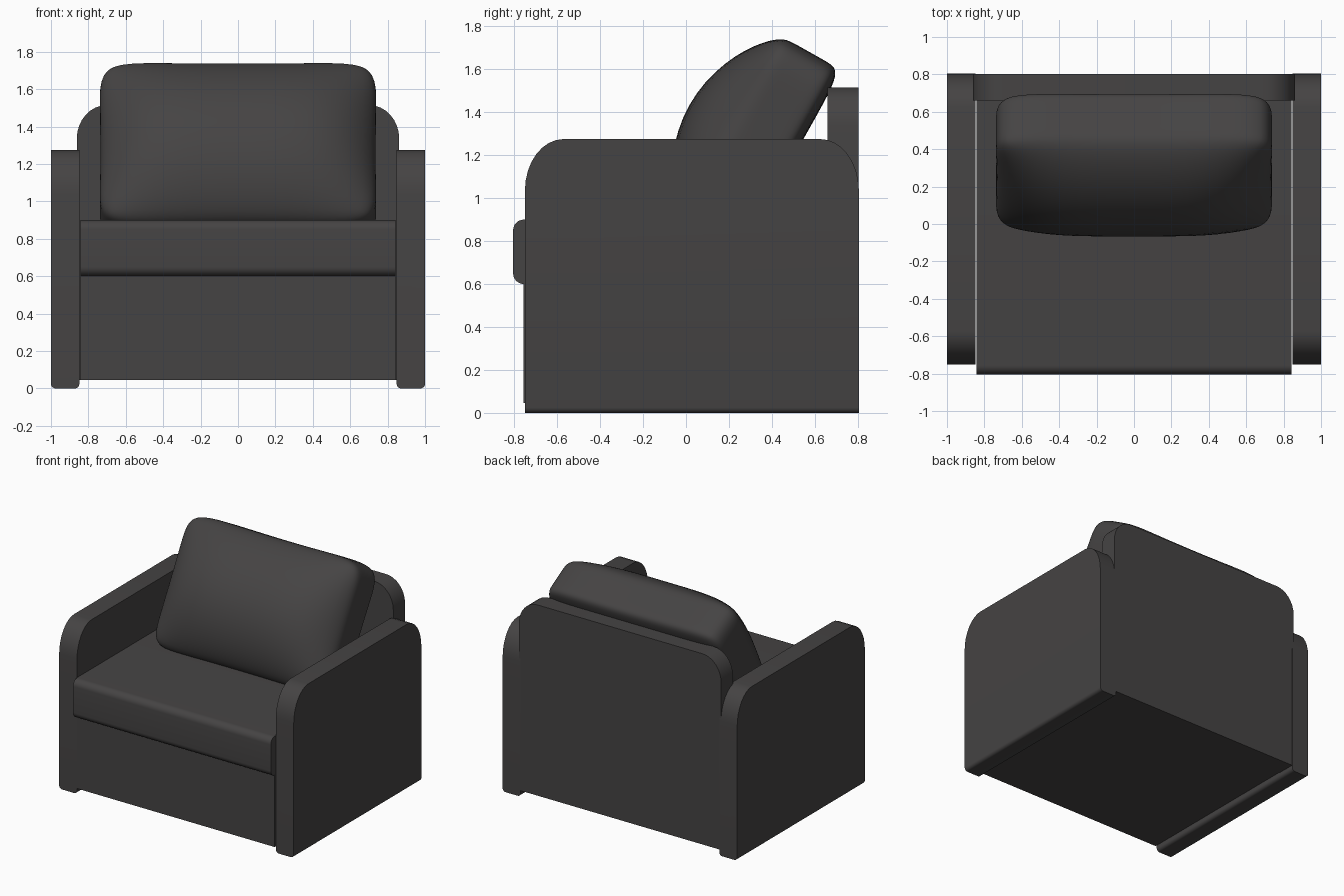
import bpy, bmesh, math
from mathutils import Vector

if "Cube" in bpy.data.objects:
    bpy.data.objects.remove(bpy.data.objects["Cube"])

fabric = bpy.data.materials.new("dark_fabric")
fabric.diffuse_color = (0.06, 0.057, 0.057, 1)
fabric.use_nodes = True
fabric.node_tree.nodes["Principled BSDF"].inputs["Base Color"].default_value = fabric.diffuse_color


def finish(name, bm, angle=35):
    bmesh.ops.recalc_face_normals(bm, faces=bm.faces[:])
    mesh = bpy.data.meshes.new(name)
    bm.to_mesh(mesh)
    bm.free()
    obj = bpy.data.objects.new(name, mesh)
    bpy.context.collection.objects.link(obj)
    mesh.materials.append(fabric)
    bpy.ops.object.select_all(action='DESELECT')
    obj.select_set(True)
    bpy.context.view_layer.objects.active = obj
    bpy.ops.object.shade_smooth_by_angle(angle=math.radians(angle))
    return obj


def corner(cx, cy, rx, ry, start, steps=8):
    """Quarter ellipse, counter-clockwise from the start angle in degrees."""
    return [(cx + rx * math.cos(math.radians(start + 90 * i / steps)),
             cy + ry * math.sin(math.radians(start + 90 * i / steps)))
            for i in range(steps + 1)]


def extrude(points, place, offset):
    """Fill a 2D profile and extrude it by an offset."""
    bm = bmesh.new()
    face = bm.faces.new([bm.verts.new(place(p, q)) for p, q in points])
    ext = bmesh.ops.extrude_face_region(bm, geom=[face], use_keep_orig=True)
    verts = [g for g in ext['geom'] if isinstance(g, bmesh.types.BMVert)]
    bmesh.ops.translate(bm, vec=Vector(offset), verts=verts)
    return bm


# Arms: rounded side panels with softened bottom edges
arm_profile = ([(-0.75, 0), (0.805, 0)]
               + corner(0.625, 1.035, 0.18, 0.24, 0)
               + corner(-0.57, 1.035, 0.18, 0.24, 90))
for side, label in ((-1, "left"), (1, "right")):
    bm = extrude(arm_profile, lambda p, q: (side * 0.848, p, q), (side * 0.152, 0, 0))
    bottom = [e for e in bm.edges if all(v.co.z < 0.001 for v in e.verts)
              and abs(e.verts[0].co.y - e.verts[1].co.y) > 1]
    bmesh.ops.bevel(bm, geom=bottom, offset=0.025, segments=4, profile=0.5, affect='EDGES')
    finish(label + "_arm", bm)

# Back panel with rounded top corners
back_profile = ([(-0.862, 0.045), (0.862, 0.045)]
                + corner(0.702, 1.335, 0.16, 0.18, 0)
                + corner(-0.702, 1.335, 0.16, 0.18, 90))
finish("back_panel", extrude(back_profile, lambda p, q: (p, 0.66, q), (0, 0.143, 0)))

# Base box
base_profile = [(-0.757, 0.045), (0.665, 0.045), (0.665, 0.605), (-0.757, 0.605)]
finish("base", extrude(base_profile, lambda p, q: (-0.843, p, q), (1.686, 0, 0)))

# Seat slab with a rounded front
seat_profile = ([(0.665, 0.6), (0.665, 0.9)]
                + corner(-0.755, 0.85, 0.05, 0.05, 90)
                + corner(-0.755, 0.65, 0.05, 0.05, 180))
finish("seat", extrude(seat_profile, lambda p, q: (-0.843, p, q), (1.686, 0, 0)))

# Back cushion: rounded box, bulging to the front and leaning backwards
bm = bmesh.new()
bmesh.ops.create_cube(bm, size=2)
bmesh.ops.subdivide_edges(bm, edges=bm.edges[:], cuts=23, use_grid_fill=True)
up = Vector((0, 0.49, 0.872))
out = Vector((0, -0.872, 0.49))
origin = Vector((0, 0.6, 1.38))
K = 8
for v in bm.verts:
    # ease points toward the edges so the rounding is well resolved
    p = Vector([math.sin(c * math.pi / 2) for c in v.co])
    p /= sum(abs(c) ** K for c in p) ** (1 / K)
    a, b, c = p
    bulge = (1 - b * b) * (1 - a ** 4) * 0.2 * max(0, (c + 1) / 2)
    pinch = 1 - 0.03 * (1 - a * a) * b * b
    sag = 1 - 0.02 * (1 - b * b)
    v.co = (Vector((0.75 * a * sag, 0, 0)) + origin
            + up * (-0.24 + 0.5 * b * pinch)
            + out * (0.165 + 0.17 * c + bulge))
finish("back_cushion", bm, 60)
